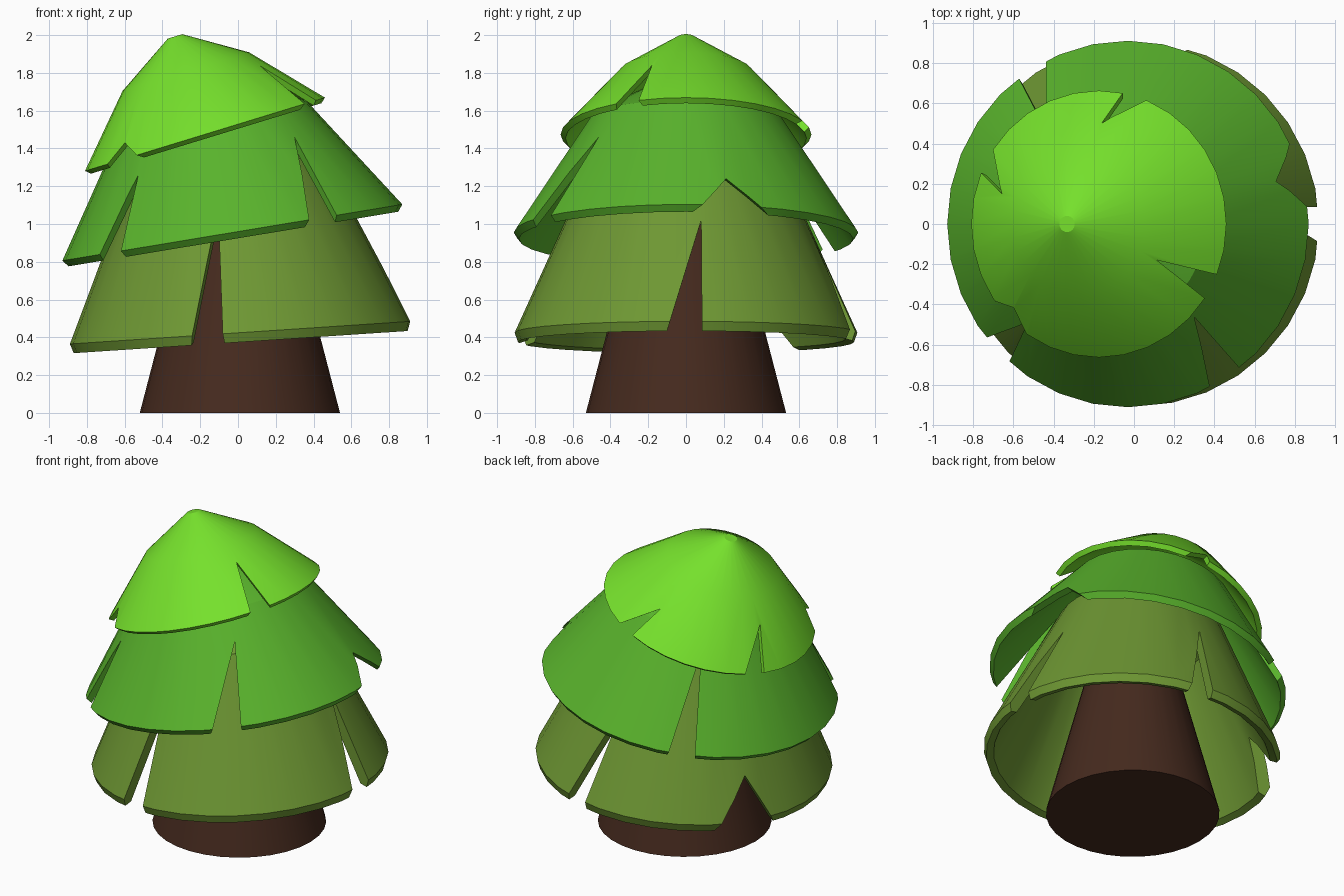
import bpy, bmesh, math
from mathutils import Vector, Matrix

if "Cube" in bpy.data.objects:
    bpy.data.objects.remove(bpy.data.objects["Cube"])

SIDES = 32

def material(name, rgb):
    m = bpy.data.materials.new(name)
    m.diffuse_color = (*rgb, 1)
    m.use_nodes = True
    m.node_tree.nodes["Principled BSDF"].inputs["Base Color"].default_value = m.diffuse_color
    return m

def add_object(name, bm, mat=None):
    bmesh.ops.recalc_face_normals(bm, faces=bm.faces)
    me = bpy.data.meshes.new(name)
    bm.to_mesh(me)
    bm.free()
    ob = bpy.data.objects.new(name, me)
    bpy.context.collection.objects.link(ob)
    if mat:
        me.materials.append(mat)
    return ob

def activate(ob):
    bpy.ops.object.select_all(action='DESELECT')
    ob.select_set(True)
    bpy.context.view_layer.objects.active = ob

def lathe(profile, matrix):
    """Closed solid of revolution; first and last rings are capped."""
    bm = bmesh.new()
    rings = []
    for r, z in profile:
        rings.append([bm.verts.new((r * math.cos(a), r * math.sin(a), z))
                      for a in (2 * math.pi * i / SIDES for i in range(SIDES))])
    for lo, hi in zip(rings, rings[1:]):
        for i in range(SIDES):
            j = (i + 1) % SIDES
            bm.faces.new((lo[i], lo[j], hi[j], hi[i]))
    bm.faces.new(rings[0])
    bm.faces.new(rings[-1])
    bmesh.ops.transform(bm, matrix=matrix, verts=bm.verts)
    return bm

def notch_cutters(name, notches, centre):
    """One triangular prism per notch: tip and two rim corners, swept radially."""
    bm = bmesh.new()
    for tri in notches:
        tip, p, q = (Vector(v) for v in tri)
        out = (p + q) / 2 - centre
        out.z = 0
        out = out.normalized() * 0.25
        pts = (tip, p + (p - tip) * 0.4, q + (q - tip) * 0.4)
        a = [bm.verts.new(v - out) for v in pts]
        b = [bm.verts.new(v + out) for v in pts]
        bm.faces.new(a)
        bm.faces.new(b)
        for i in range(3):
            j = (i + 1) % 3
            bm.faces.new((a[i], a[j], b[j], b[i]))
    return add_object(name, bm)

def foliage(name, centre, tilt, profile, notches, mat):
    centre = Vector(centre)
    mtx = Matrix.Translation(centre) @ Matrix.Rotation(-math.radians(tilt), 4, 'Y')
    ob = add_object(name, lathe(profile, mtx), mat)
    cutter = notch_cutters(name + "_cutter", notches, centre)
    cutter.hide_render = True
    mod = ob.modifiers.new("notches", 'BOOLEAN')
    mod.operation, mod.solver, mod.object = 'DIFFERENCE', 'EXACT', cutter
    activate(ob)
    bpy.ops.object.modifier_apply(modifier=mod.name)
    bpy.data.objects.remove(cutter)
    activate(ob)
    bpy.ops.object.shade_smooth_by_angle(angle=math.radians(28))

# Trunk
trunk = add_object("trunk", lathe([(0.53, 0), (0.27, 1.0)], Matrix.Translation((0.01, 0, 0))),
                   material("bark", (0.06, 0.023, 0.013)))
activate(trunk)
bpy.ops.object.shade_smooth_by_angle(angle=math.radians(28))

# Bottom foliage skirt
foliage("lower_foliage", (0.015, 0, 0.425), 3.8,
        [(0.05, 1.15), (0.5, 0.9), (0.907, 0), (0.89, -0.05), (0.845, -0.035), (0.45, 0.86), (0.04, 1.09)],
        [[(-0.105, -0.6, 1.08), (-0.25, -0.87, 0.36), (-0.075, -0.9, 0.37)],
         [(0.67, 0.08, 1.02), (0.92, -0.1, 0.435), (0.92, 0.085, 0.435)],
         [(0.02, 0.648, 1.0), (0.265, 0.872, 0.44), (0.125, 0.9, 0.43)],
         [(-0.7, 0.371, 0.63), (-0.68, 0.583, 0.38), (-0.84, 0.295, 0.37)]],
        material("olive_green", (0.155, 0.31, 0.033)))

# Middle foliage skirt
foliage("middle_foliage", (-0.03, 0, 0.955), 9.4,
        [(0.05, 0.86), (0.5, 0.625), (0.912, 0), (0.885, -0.035), (0.46, 0.6), (0.04, 0.82)],
        [[(-0.53, -0.49, 1.26), (-0.73, -0.555, 0.81), (-0.614, -0.685, 0.83)],
         [(0.298, -0.46, 1.46), (0.37, -0.804, 1.01), (0.525, -0.715, 1.03)],
         [(0.682, 0.205, 1.24), (0.87, 0.075, 1.09), (0.78, 0.41, 1.08)],
         [(-0.435, 0.46, 1.42), (-0.57, 0.72, 0.866), (-0.435, 0.80, 0.89)]],
        material("leaf_green", (0.1, 0.45, 0.025)))

# Top foliage cap
foliage("top_foliage", (-0.175, 0, 1.475), 17,
        [(0.04, 0.542), (0.35, 0.347), (0.664, 0), (0.638, -0.023), (0.325, 0.32), (0.03, 0.505)],
        [[(0.1, -0.172, 1.84), (0.35, -0.37, 1.63), (0.41, -0.25, 1.655)],
         [(-0.583, -0.4, 1.43), (-0.7, -0.375, 1.3), (-0.53, -0.55, 1.36)],
         [(-0.657, 0.15, 1.56), (-0.767, 0.258, 1.3), (-0.707, 0.373, 1.315)],
         [(-0.16, 0.507, 1.66), (-0.057, 0.647, 1.51), (0.062, 0.622, 1.547)]],
        material("bright_green", (0.18, 0.75, 0.025)))
